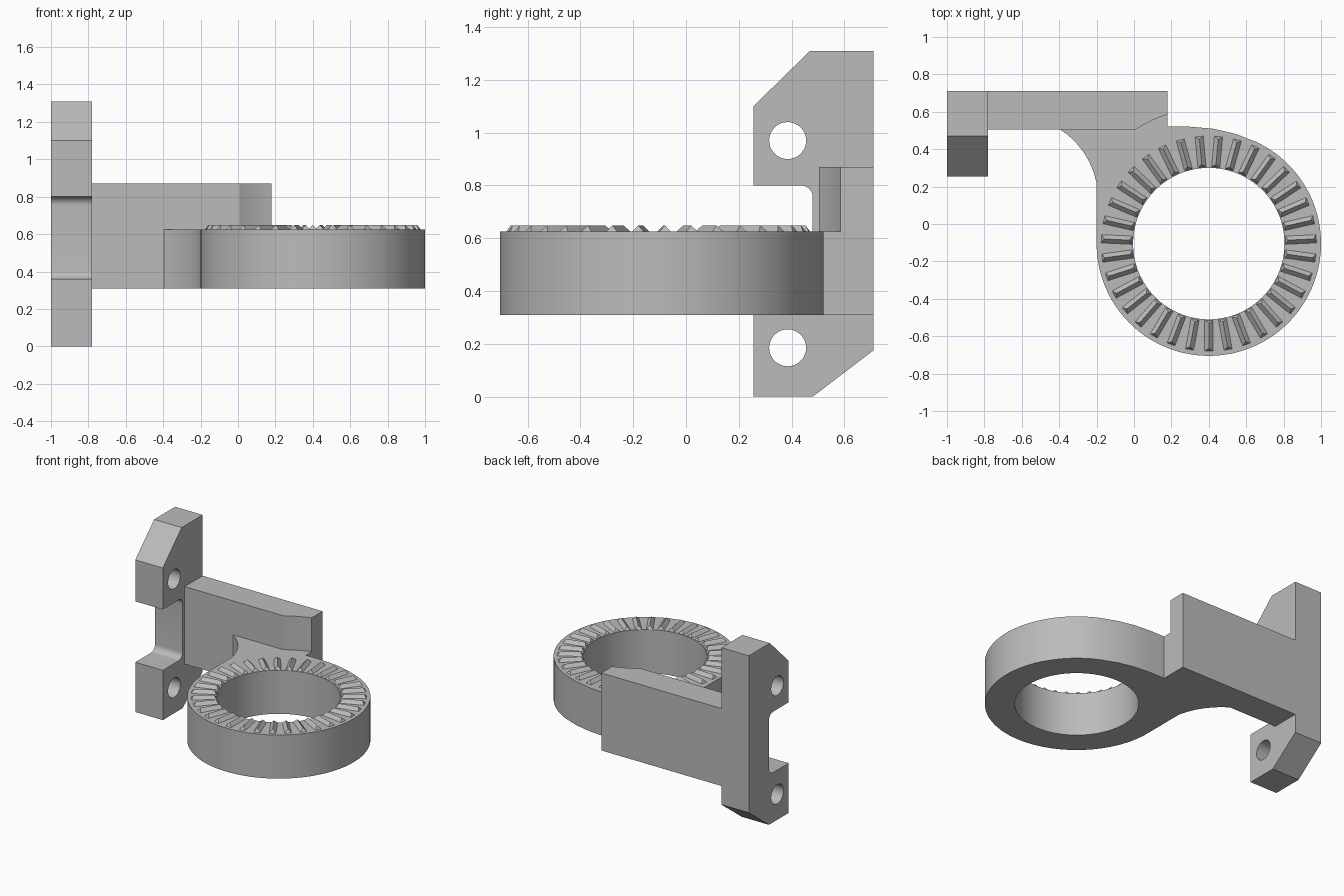
import bpy, bmesh, math
from mathutils import Matrix, Vector

cube = bpy.data.objects.get("Cube")
if cube:
    bpy.data.objects.remove(cube, do_unlink=True)

GREY = (0.5, 0.5, 0.5, 1.0)
mat = bpy.data.materials.new("plain grey")
mat.use_nodes = True
mat.diffuse_color = GREY
mat.node_tree.nodes["Principled BSDF"].inputs["Base Color"].default_value = GREY

CX, CY = 0.4, -0.105             # ring centre
BASE, DECK, TOP = 0.31, 0.625, 0.87


def arc(cx, cy, r, start, end, n):
    """Points along an arc, angles in degrees, both ends included."""
    angles = [math.radians(start + (end - start) * i / n) for i in range(n + 1)]
    return [(cx + r * math.cos(a), cy + r * math.sin(a)) for a in angles]


def finish(name, bm):
    bmesh.ops.recalc_face_normals(bm, faces=bm.faces)
    mesh = bpy.data.meshes.new(name)
    bm.to_mesh(mesh)
    bm.free()
    mesh.materials.append(mat)
    obj = bpy.data.objects.new(name, mesh)
    bpy.context.collection.objects.link(obj)
    bpy.ops.object.select_all(action="DESELECT")
    obj.select_set(True)
    bpy.context.view_layer.objects.active = obj
    return obj


def prism(name, loops, place, depth):
    """Fill an outline (first loop) with holes (other loops) and extrude it."""
    bm = bmesh.new()
    for loop in loops:
        verts = [bm.verts.new(place(*p)) for p in loop]
        for a, b in zip(verts, verts[1:] + verts[:1]):
            bm.edges.new((a, b))
    bmesh.ops.triangle_fill(bm, edges=bm.edges[:], use_beauty=True)
    ext = bmesh.ops.extrude_face_region(bm, geom=bm.faces[:], use_keep_orig=True)
    moved = [g for g in ext["geom"] if isinstance(g, bmesh.types.BMVert)]
    bmesh.ops.translate(bm, verts=moved, vec=depth)
    finish(name, bm)
    bpy.ops.object.shade_smooth_by_angle(angle=math.radians(25))


# Ring with its web and the lower half of the arm
outline = arc(CX, CY, 0.6, 65, -180, 88)
outline += [(-0.2, 0.22), (-0.215, 0.275), (-0.24, 0.335), (-0.275, 0.392),
            (-0.315, 0.44), (-0.355, 0.477), (-0.395, 0.505)]
outline += [(-0.78, 0.505), (-0.78, 0.71), (0.18, 0.71)]
outline += [(0.18, 0.52), (0.3, 0.52), (0.42, 0.51), (0.54, 0.483)]
hole = arc(CX, CY, 0.405, 0, 355, 71)
prism("ring_and_web", [outline, hole],
      lambda x, y: (x, y, BASE), (0, 0, DECK - BASE))

# Upper half of the arm, scooped clear of the ring
scoop = arc(CX, CY, 0.725, 107.7, 122.8, 10)
upper = [(-0.78, 0.71), (0.18, 0.71)] + scoop + [(-0.78, 0.505)]
prism("upper_arm", [upper], lambda x, y: (x, y, DECK), (0, 0, TOP - DECK))

# Mounting bracket, drawn in side profile with two bolt holes
side = [(0.255, 0), (0.48, 0), (0.71, 0.175), (0.71, 1.31), (0.47, 1.31),
        (0.255, 1.1), (0.255, 0.8)]
side += arc(0.435, 0.755, 0.045, 90, 0, 8)
side += arc(0.435, 0.405, 0.045, 0, -90, 8)
side += [(0.255, 0.36)]
bolts = [arc(0.385, z, 0.07, 0, 350, 35) for z in (0.185, 0.97)]
prism("mounting_bracket", [side] + bolts,
      lambda y, z: (-1, y, z), (0.22, 0, 0))

# Radial ridges around the ring's top face
TEETH = 35
bm = bmesh.new()
for i in range(TEETH):
    turn = (Matrix.Translation((CX, CY, DECK))
            @ Matrix.Rotation(math.radians(-90) + math.tau * i / TEETH, 4, "Z"))
    corners = [(0.41, -0.022, 0), (0.575, -0.022, 0), (0.575, 0.022, 0),
               (0.41, 0.022, 0), (0.425, 0, 0.024), (0.56, 0, 0.024)]
    v = [bm.verts.new(turn @ Vector(c)) for c in corners]
    for face in ((0, 1, 5, 4), (2, 3, 4, 5), (1, 2, 5), (3, 0, 4), (3, 2, 1, 0)):
        bm.faces.new([v[k] for k in face])
finish("ring_teeth", bm)
